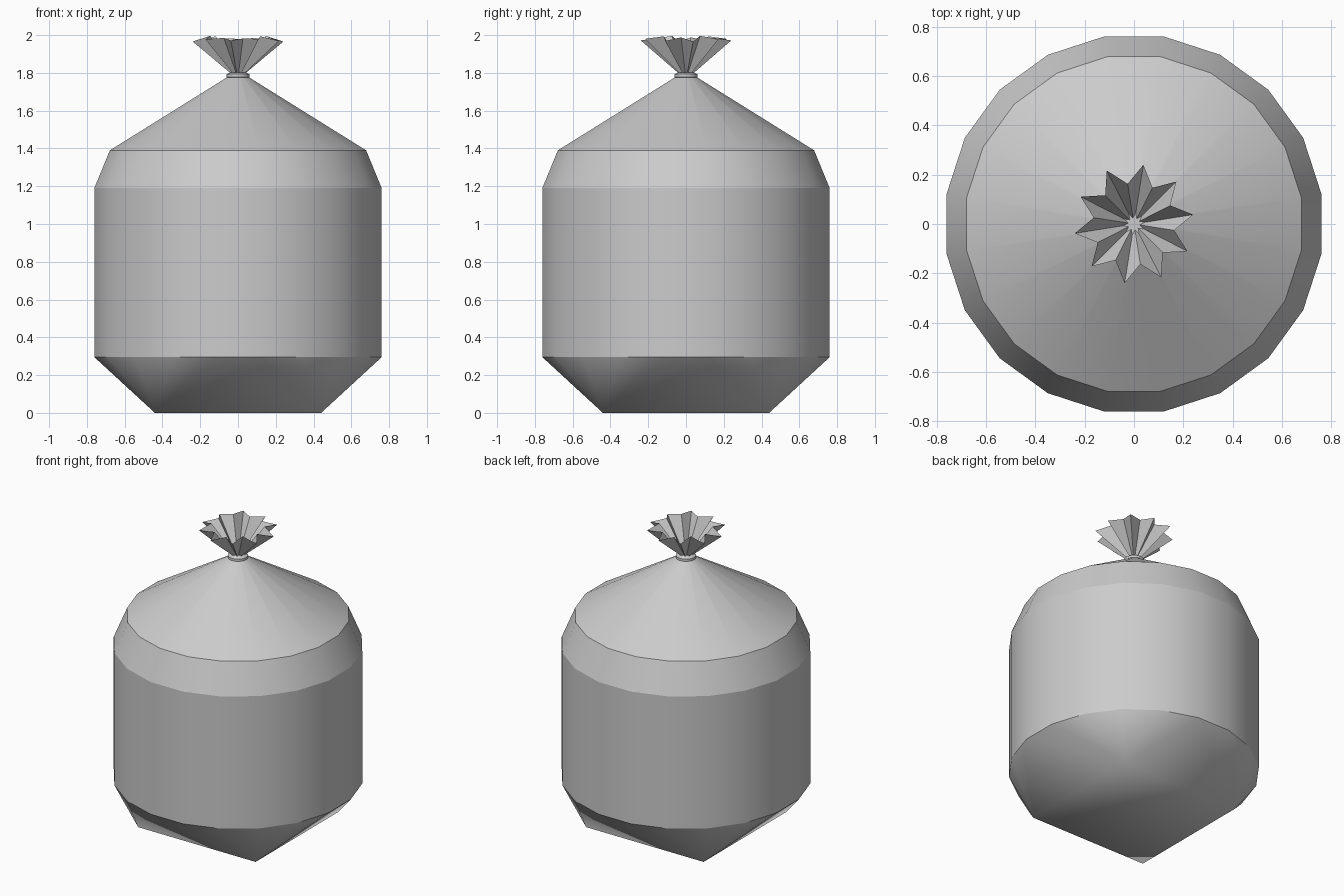
import bpy, bmesh
from math import cos, sin, radians

if "Cube" in bpy.data.objects:
    bpy.data.objects.remove(bpy.data.objects["Cube"])

N = 20
ANGLES = [radians(9 + 18 * i) for i in range(N)]


def ring(bm, r, z):
    return [bm.verts.new((r * cos(a), r * sin(a), z)) for a in ANGLES]


def bridge(bm, lo, hi):
    for i in range(N):
        j = (i + 1) % N
        bm.faces.new((lo[i], lo[j], hi[j], hi[i]))


def sharpen(bm, loop):
    for i in range(N):
        bm.edges.get((loop[i], loop[(i + 1) % N])).smooth = False


def finish(bm, name, smooth=True):
    for f in bm.faces:
        f.smooth = smooth
    me = bpy.data.meshes.new(name)
    bm.to_mesh(me)
    bm.free()
    ob = bpy.data.objects.new(name, me)
    bpy.context.collection.objects.link(ob)
    return ob


# Bag body: round sack tapering to a square bottom and a gathered neck
bm = bmesh.new()
rings = [ring(bm, r, z) for r, z in
         [(0.77, 0.295), (0.77, 1.19), (0.687, 1.39), (0.045, 1.785)]]
for lo, hi in zip(rings, rings[1:]):
    bridge(bm, lo, hi)
bm.faces.new(rings[-1])
for loop in rings:
    sharpen(bm, loop)
s = 0.44
corners = [bm.verts.new(c) for c in ((s, s, 0), (-s, s, 0), (-s, -s, 0), (s, -s, 0))]
bm.faces.new(corners[::-1])
base = rings[0]
for q in range(4):
    for k in range(4):
        i = q * 5 + k
        bm.faces.new((corners[q], base[i + 1], base[i]))
    last, nxt = base[q * 5 + 4], base[(q * 5 + 5) % N]
    bm.faces.new((corners[q], corners[(q + 1) % 4], last))
    bm.faces.new((corners[(q + 1) % 4], nxt, last))
finish(bm, "bag_body")

# Tie band around the neck
bm = bmesh.new()
band = [ring(bm, r, z) for r, z in
        [(0.045, 1.77), (0.062, 1.777), (0.062, 1.793), (0.042, 1.803)]]
for lo, hi in zip(band, band[1:]):
    bridge(bm, lo, hi)
bm.faces.new(band[-1])
for loop in band:
    sharpen(bm, loop)
finish(bm, "tie_band")

# Pleated ruffle above the tie: ten ridges and ten valleys
bm = bmesh.new()
low, high = [], []
lift = [0.0, 0.012, 0.006, 0.014, 0.003]
for i, a in enumerate(ANGLES):
    ridge = i % 2 == 0
    r0, r1 = (0.042, 0.243) if ridge else (0.022, 0.165)
    z = (1.966 if ridge else 1.982) + lift[(i * 3) % 5]
    low.append(bm.verts.new((r0 * cos(a), r0 * sin(a), 1.80)))
    high.append(bm.verts.new((r1 * cos(a), r1 * sin(a), min(z, 2.0))))
bridge(bm, low, high)
bm.faces.new(low[::-1])
finish(bm, "ruffle", smooth=False)
